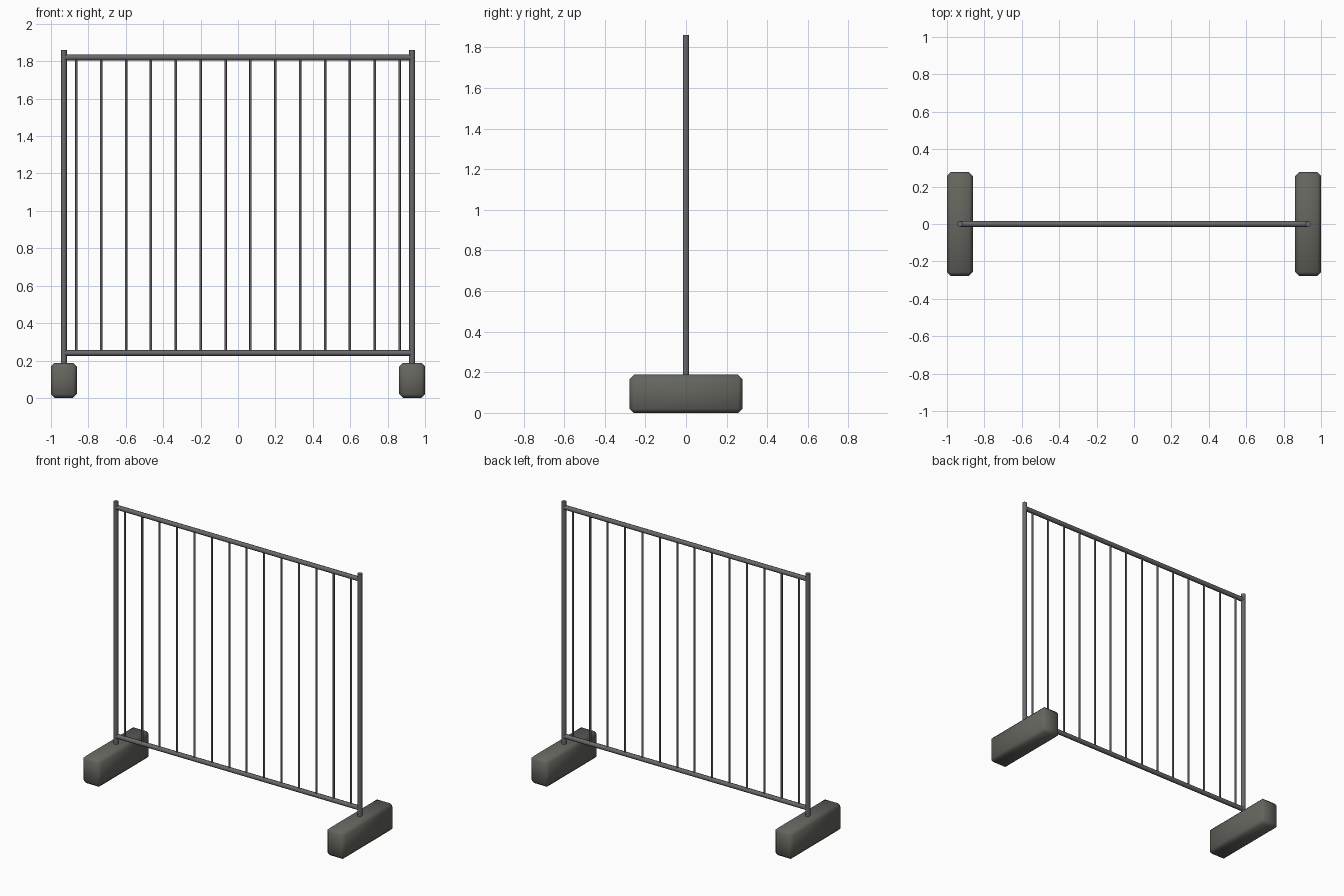
import bpy
import math

if "Cube" in bpy.data.objects:
    bpy.data.objects.remove(bpy.data.objects["Cube"], do_unlink=True)


def make_material(name, rgb):
    mat = bpy.data.materials.new(name)
    mat.use_nodes = True
    color = (*rgb, 1.0)
    mat.diffuse_color = color
    mat.node_tree.nodes["Principled BSDF"].inputs["Base Color"].default_value = color
    return mat


steel = make_material("grey steel", (0.14, 0.14, 0.15))
concrete = make_material("dark concrete", (0.13, 0.13, 0.115))


def tube(name, radius, length, location, along_x=False):
    rotation = (0, math.pi / 2, 0) if along_x else (0, 0, 0)
    bpy.ops.mesh.primitive_cylinder_add(vertices=8, radius=radius, depth=length,
                                        location=location, rotation=rotation)
    obj = bpy.context.object
    obj.name = name
    obj.data.materials.append(steel)
    bpy.ops.object.shade_smooth_by_angle(angle=math.radians(50))
    return obj


def foot_block(name, x):
    bpy.ops.mesh.primitive_cube_add(size=1, location=(x, 0, 0.094))
    obj = bpy.context.object
    obj.name = name
    obj.scale = (0.138, 0.554, 0.188)
    bpy.ops.object.transform_apply(location=False, rotation=False, scale=True)
    bevel = obj.modifiers.new("chamfer", "BEVEL")
    bevel.width = 0.02
    bevel.segments = 1
    obj.data.materials.append(concrete)
    bpy.ops.object.shade_smooth()


POST_X = 0.931
POST_TOP, POST_BOTTOM = 1.86, 0.1
RAIL_LOW, RAIL_HIGH = 0.24, 1.82

# Posts standing in their foot blocks
for side, sign in (("left", 1), ("right", -1)):
    foot_block(side + "_foot_block", sign * POST_X)
    tube(side + "_post", 0.016, POST_TOP - POST_BOTTOM,
         (sign * POST_X, 0, (POST_TOP + POST_BOTTOM) / 2))

# Horizontal rails
for name, z in (("bottom_rail", RAIL_LOW), ("top_rail", RAIL_HIGH)):
    tube(name, 0.016, 2 * POST_X, (0, 0, z), along_x=True)

# Evenly spaced upright bars
BARS = 14
SPACING = 0.133
for i in range(BARS):
    x = (i - (BARS - 1) / 2) * SPACING
    tube(f"bar_{i + 1}", 0.0065, RAIL_HIGH - RAIL_LOW,
         (x, 0, (RAIL_LOW + RAIL_HIGH) / 2))
